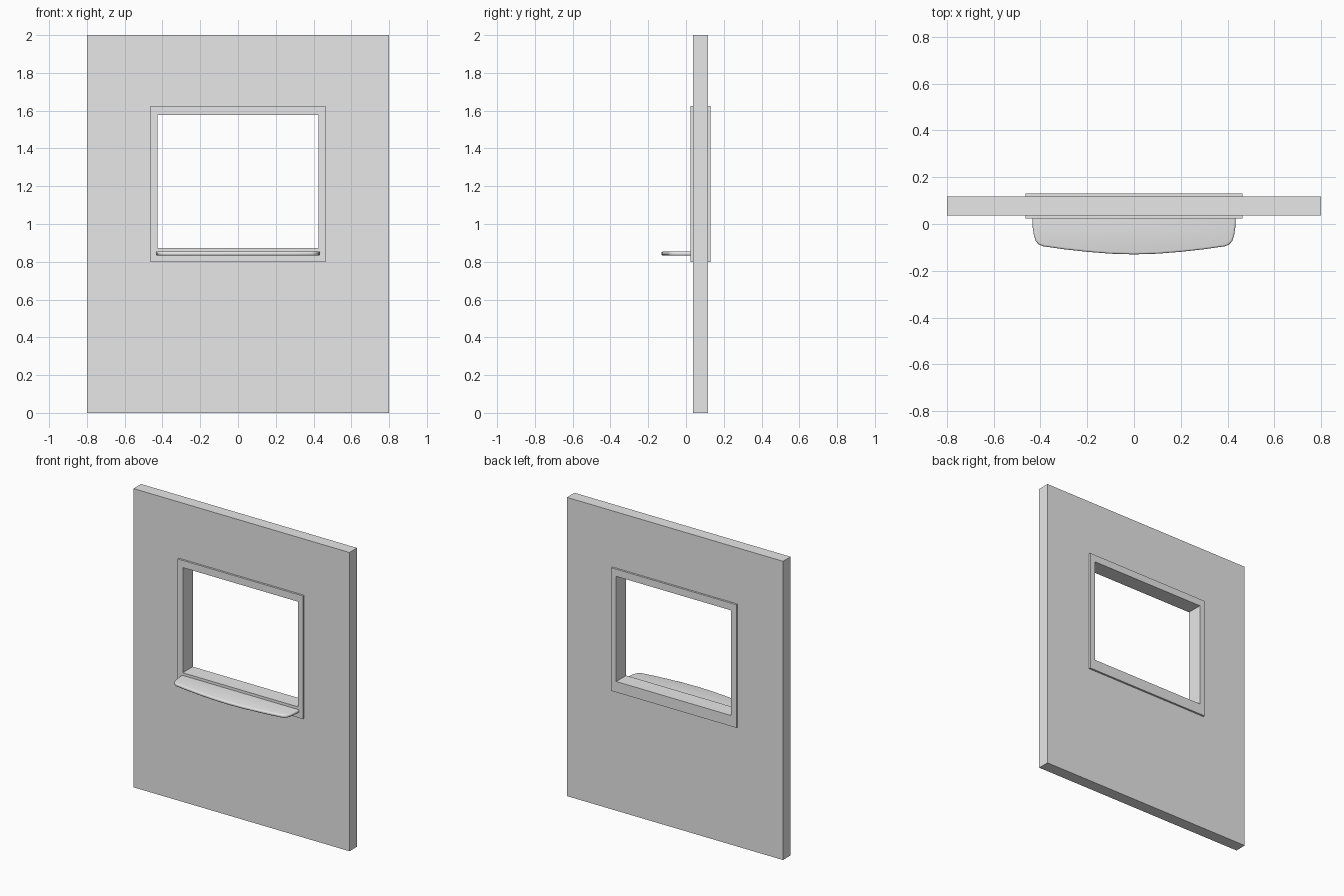
import bpy
import bmesh

if "Cube" in bpy.data.objects:
    bpy.data.objects.remove(bpy.data.objects["Cube"], do_unlink=True)

grey = bpy.data.materials.new("plain grey")
grey.use_nodes = True
grey.diffuse_color = (0.8, 0.8, 0.8, 1)
grey.node_tree.nodes["Principled BSDF"].inputs["Base Color"].default_value = (0.8, 0.8, 0.8, 1)


def finish(name, bm):
    bmesh.ops.recalc_face_normals(bm, faces=bm.faces)
    mesh = bpy.data.meshes.new(name)
    bm.to_mesh(mesh)
    bm.free()
    mesh.materials.append(grey)
    obj = bpy.data.objects.new(name, mesh)
    bpy.context.collection.objects.link(obj)
    return obj


def extrude(bm, faces, offset):
    new = bmesh.ops.extrude_face_region(bm, geom=faces)["geom"]
    verts = [v for v in new if isinstance(v, bmesh.types.BMVert)]
    bmesh.ops.translate(bm, verts=verts, vec=offset)


def ring(name, outer, inner, front, back):
    """Rectangular panel with a rectangular opening; bounds are half width, bottom, top."""
    bm = bmesh.new()
    loops = []
    for w, low, high in (outer, inner):
        corners = ((-w, low), (w, low), (w, high), (-w, high))
        loops.append([bm.verts.new((x, front, z)) for x, z in corners])
    a, b = loops
    faces = []
    for i in range(4):
        j = (i + 1) % 4
        faces.append(bm.faces.new((a[i], a[j], b[j], b[i])))
    extrude(bm, faces, (0, back - front, 0))
    return finish(name, bm)


# Wall panel and the window frame lining its opening
ring("wall", (0.8, 0, 2), (0.445, 0.835, 1.6), 0.037, 0.117)
ring("window_frame", (0.464, 0.8, 1.624), (0.426, 0.872, 1.576), 0.024, 0.13)

# Shelf with a bowed front and rounded corners
half = [(0.435, 0.03), (0.434, -0.01), (0.428, -0.05), (0.42, -0.073),
        (0.408, -0.087), (0.39, -0.095), (0.3, -0.108), (0.2, -0.119),
        (0.1, -0.127), (0, -0.13)]
outline = half + [(-x, y) for x, y in reversed(half[:-1])]
bm = bmesh.new()
base = bm.faces.new([bm.verts.new((x, y, 0.833)) for x, y in outline])
extrude(bm, [base], (0, 0, 0.021))
# Round the top and bottom rims, except along the frame
rims = [e for e in bm.edges
        if abs(e.verts[0].co.z - e.verts[1].co.z) < 0.001
        and min(v.co.y for v in e.verts) < 0.02]
bmesh.ops.bevel(bm, geom=rims, offset=0.008, segments=3, profile=0.5, affect='EDGES')
shelf = finish("shelf", bm)
bpy.ops.object.select_all(action='DESELECT')
shelf.select_set(True)
bpy.context.view_layer.objects.active = shelf
bpy.ops.object.shade_smooth_by_angle(angle=0.7)
